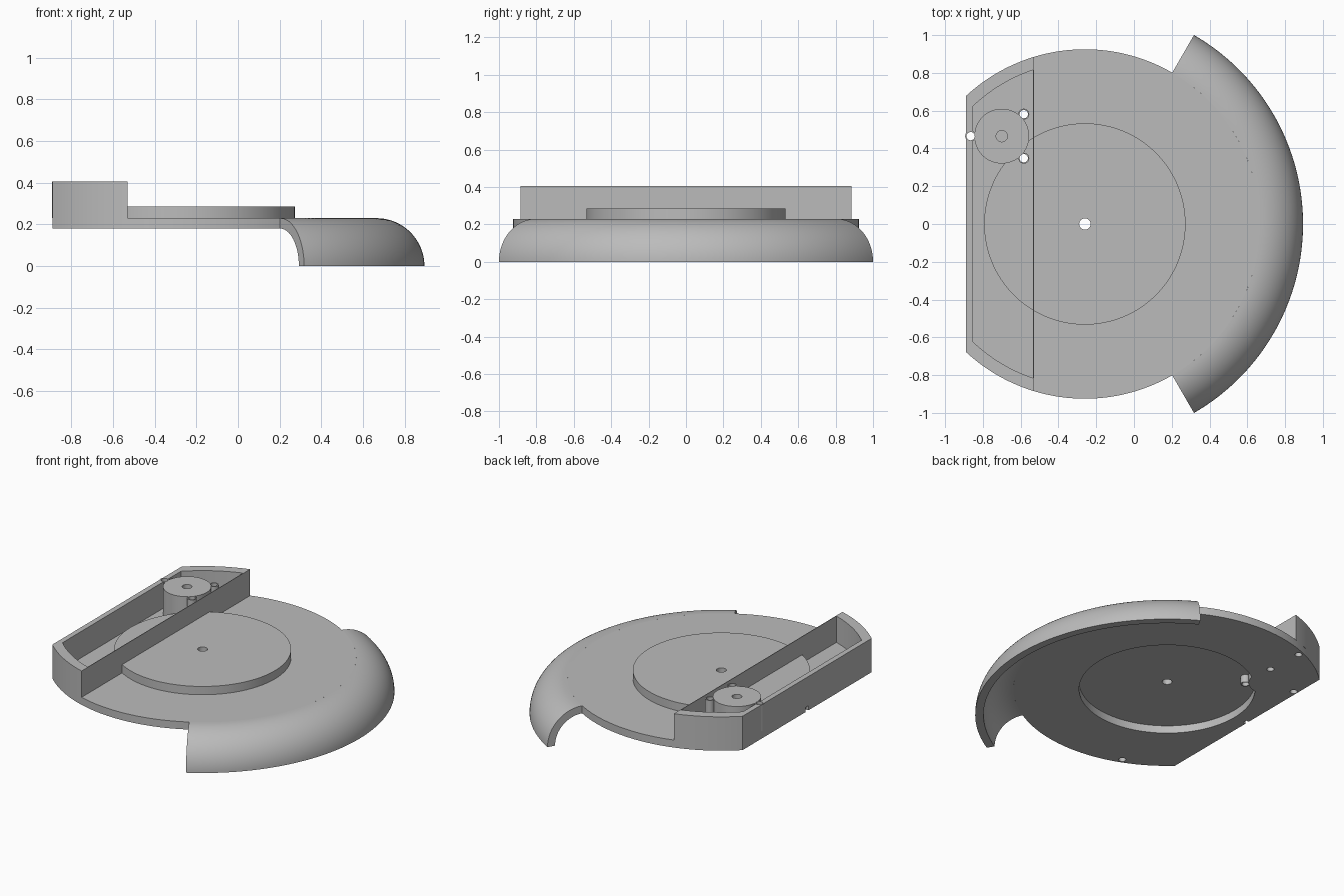
import bpy, bmesh
from math import acos, cos, sin, pi, radians

if "Cube" in bpy.data.objects:
    bpy.data.objects.remove(bpy.data.objects["Cube"], do_unlink=True)

CX = -0.26                     # shared axis of all round parts
RIM = 0.925                    # plate radius
BASE, FLOOR, TOP = 0.18, 0.23, 0.405
MOTOR = (-0.70, 0.465)

grey = bpy.data.materials.new("light grey")
grey.use_nodes = True
grey.diffuse_color = (0.5, 0.5, 0.5, 1)
grey.node_tree.nodes["Principled BSDF"].inputs["Base Color"].default_value = (0.5, 0.5, 0.5, 1)


def finish(bm, name):
    bmesh.ops.remove_doubles(bm, verts=bm.verts, dist=1e-5)
    bmesh.ops.recalc_face_normals(bm, faces=bm.faces)
    mesh = bpy.data.meshes.new(name)
    bm.to_mesh(mesh)
    bm.free()
    mesh.materials.append(grey)
    ob = bpy.data.objects.new(name, mesh)
    bpy.context.collection.objects.link(ob)
    return ob


def add_prism(bm, outline, z0, z1):
    low = [bm.verts.new((x, y, z0)) for x, y in outline]
    high = [bm.verts.new((x, y, z1)) for x, y in outline]
    bm.faces.new(low[::-1])
    bm.faces.new(high)
    for i in range(len(low)):
        j = (i + 1) % len(low)
        bm.faces.new((low[i], low[j], high[j], high[i]))


def circle(x, y, r, n=48):
    return [(x + r * cos(2 * pi * i / n), y + r * sin(2 * pi * i / n)) for i in range(n)]


def disc_slice(r, x0, x1=None, n=64):
    """Outline of a disc kept only between x0 and x1."""
    a0 = acos((x0 - CX) / r)
    a1 = 0 if x1 is None else acos((x1 - CX) / r)
    angles = [a1 + (a0 - a1) * i / n for i in range(n + 1)]
    upper = [(CX + r * cos(a), r * sin(a)) for a in angles]
    lower = [(x, -y) for x, y in reversed(upper)]
    return upper + (lower[:-1] if x1 is None else lower)


def solid(name, *prisms):
    bm = bmesh.new()
    for outline, z0, z1 in prisms:
        add_prism(bm, outline, z0, z1)
    return finish(bm, name)


def cut(ob, *prisms):
    cutter = solid("cutter", *prisms)
    cutter.hide_render = True
    mod = ob.modifiers.new("cut", 'BOOLEAN')
    mod.operation, mod.solver, mod.object = 'DIFFERENCE', 'EXACT', cutter
    bpy.context.view_layer.objects.active = ob
    bpy.ops.object.modifier_apply(modifier=mod.name)
    bpy.data.objects.remove(cutter, do_unlink=True)


# Holes shared by several parts
posts = [(MOTOR[0] + 0.165 * cos(a), MOTOR[1] + 0.165 * sin(a)) for a in (pi, pi / 4, -pi / 4)]
screws = [(circle(x, y, 0.022, 24), 0.1, 0.5) for x, y in posts]
wall_screws = [(circle(-0.6, s * 0.825, 0.022, 24), 0.1, 0.33) for s in (1, -1)]
wire_notch = ([(-0.95, -0.015), (-0.87, -0.015), (-0.87, 0.015), (-0.95, 0.015)], 0.1, 0.21)

# Flat plate with an open centre, trimmed straight on one side
plate = solid("base_plate", (disc_slice(RIM, -0.89), BASE, FLOOR))
cut(plate, (circle(CX, 0, 0.53, 128), 0.1, 0.3), *screws, *wall_screws, wire_notch)

# Raised round platform
platform = solid("raised_platform", (circle(CX, 0, 0.533, 128), FLOOR, 0.285))
cut(platform, (circle(CX, 0, 0.03, 32), 0.1, 0.5), *screws)

# Open compartment along the straight side
walls = solid("compartment_walls", (disc_slice(RIM, -0.89, -0.53), FLOOR, TOP))
cut(walls, (disc_slice(0.86, -0.855, -0.534), 0.1, 0.5))
cut(walls, *screws, *wall_screws)

# Round mount with a blind shaft hole
mount = solid("round_mount", (circle(*MOTOR, 0.145, 64), BASE, TOP))
cut(mount, (circle(*MOTOR, 0.03, 32), 0.3, 0.5), *screws)

# Screw posts around the mount
for i, (x, y) in enumerate(posts):
    post = solid(f"screw_post_{i + 1}", (circle(x, y, 0.029, 24), FLOOR if i == 0 else BASE, TOP))
    cut(post, screws[i])

# Curved skirt: quarter-round shell swept around the axis
arc = [pi / 2 * i / 20 for i in range(21)]
profile = [(RIM + 0.23 * sin(a), 0.23 * cos(a)) for a in arc]
profile += [(RIM + 0.18 * sin(a), 0.18 * cos(a)) for a in reversed(arc)]
bm = bmesh.new()
rings = []
for step in range(81):
    t = radians(-60 + 1.5 * step)
    rings.append([bm.verts.new((CX + r * cos(t), r * sin(t), z)) for r, z in profile])
for a, b in zip(rings, rings[1:]):
    for i in range(len(profile)):
        j = (i + 1) % len(profile)
        bm.faces.new((a[i], a[j], b[j], b[i]))
bm.faces.new(rings[0])
bm.faces.new(rings[-1][::-1])
finish(bm, "curved_skirt")

# Smooth round surfaces, keep corners sharp
bpy.ops.object.select_all(action='DESELECT')
for ob in bpy.context.collection.objects:
    if ob.type == 'MESH':
        ob.select_set(True)
        bpy.context.view_layer.objects.active = ob
bpy.ops.object.shade_smooth_by_angle(angle=radians(30))
